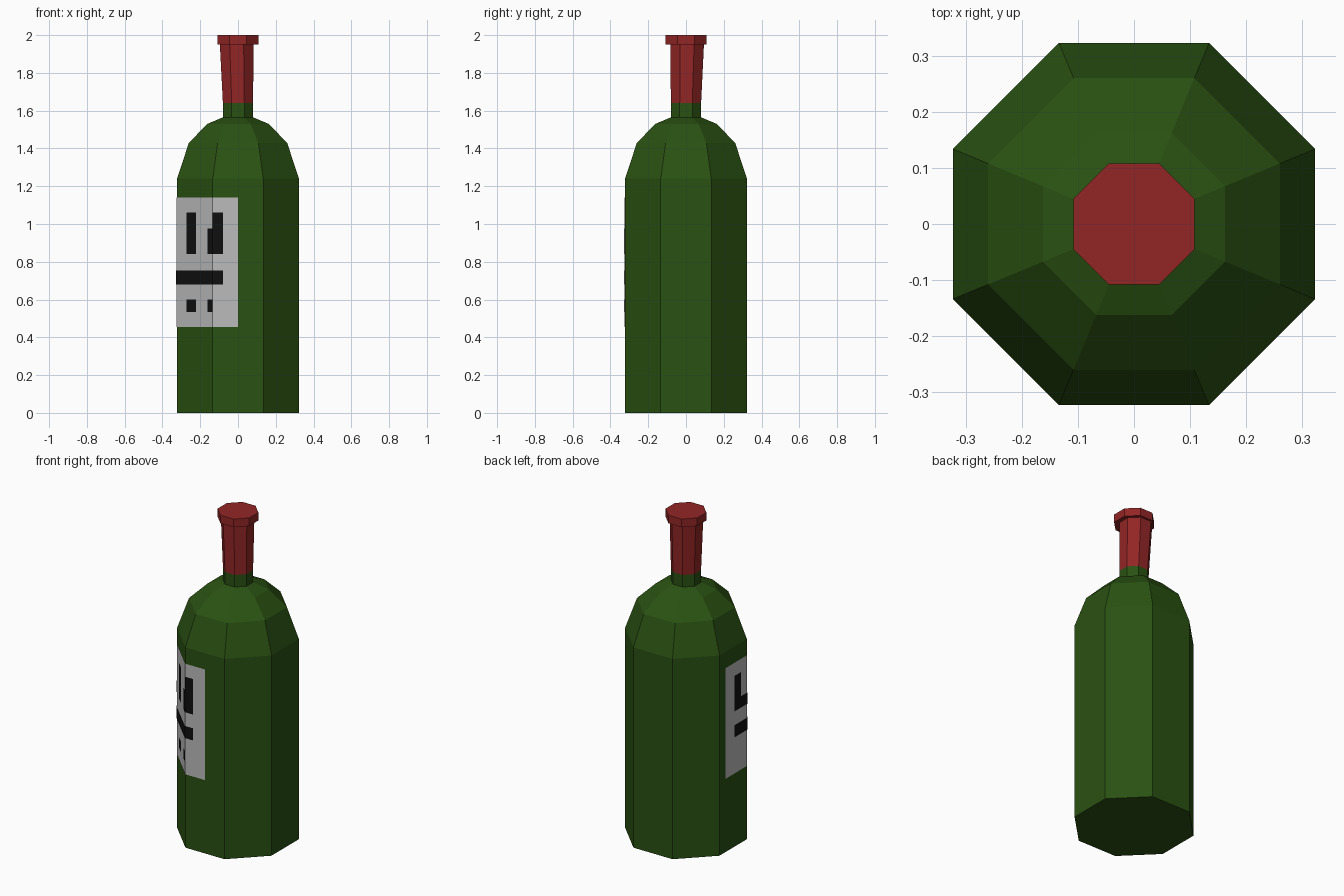
import bpy, bmesh, math

if "Cube" in bpy.data.objects:
    bpy.data.objects.remove(bpy.data.objects["Cube"])

AP = 0.323                                  # centre to flat side of the body
SIDE = 2 * AP * math.tan(math.pi / 8)       # width of one flat side


def material(name, rgb):
    m = bpy.data.materials.new(name)
    m.diffuse_color = (*rgb, 1)
    m.use_nodes = True
    m.node_tree.nodes["Principled BSDF"].inputs["Base Color"].default_value = m.diffuse_color
    return m


green = material("green_glass", (0.023, 0.082, 0.006))
red = material("red_foil", (0.29, 0.019, 0.019))
paper = material("label_paper", (0.50, 0.50, 0.50))
ink = material("black_ink", (0.005, 0.005, 0.005))


def finish(bm, name, mat):
    me = bpy.data.meshes.new(name)
    bm.to_mesh(me)
    bm.free()
    me.materials.append(mat)
    bpy.context.collection.objects.link(bpy.data.objects.new(name, me))


def loft(name, profile, mat):
    """Octagonal rings of (apothem, z, centre x, centre y), closed at both ends."""
    bm = bmesh.new()
    rings = []
    for ap, z, cx, cy in profile:
        r = ap / math.cos(math.pi / 8)
        rings.append([bm.verts.new((cx + r * math.cos((k + 0.5) * math.pi / 4),
                                    cy + r * math.sin((k + 0.5) * math.pi / 4), z))
                      for k in range(8)])
    for a, b in zip(rings, rings[1:]):
        for k in range(8):
            j = (k + 1) % 8
            bm.faces.new((a[k], a[j], b[j], b[k]))
    bm.faces.new(rings[0][::-1])
    bm.faces.new(rings[-1])
    finish(bm, name, mat)


def wrap_point(u, z, lift):
    """Point at distance u around the body, measured from the front-left side."""
    k = round(u / SIDE)
    a = math.radians(225 + 45 * k)
    s = u - SIDE * k
    f = 1 + lift / AP
    return ((AP * math.cos(a) - s * math.sin(a)) * f,
            (AP * math.sin(a) + s * math.cos(a)) * f, z)


def wrapped(name, rects, lift, mat):
    """Thin rectangles (u0, u1, z0, z1) folded round the body corners."""
    bm = bmesh.new()
    for u0, u1, z0, z1 in rects:
        corners = [c for c in (-SIDE / 2, SIDE / 2) if u0 + 1e-4 < c < u1 - 1e-4]
        us = [u0, *corners, u1]
        low = [bm.verts.new(wrap_point(u, z0, lift)) for u in us]
        top = [bm.verts.new(wrap_point(u, z1, lift)) for u in us]
        for i in range(len(us) - 1):
            bm.faces.new((low[i], low[i + 1], top[i + 1], top[i]))
    finish(bm, name, mat)


# Glass body with shoulders and short neck
loft("bottle_body", [(AP, 0, 0, 0), (AP, 1.24, 0, 0), (0.26, 1.43, 0, 0),
                     (0.162, 1.53, 0, 0), (0.08, 1.565, 0, 0),
                     (0.08, 1.64, 0, 0)], green)

# Foil sleeve, slightly flared and off centre at the top
loft("foil_sleeve", [(0.08, 1.64, 0, 0), (0.089, 1.95, -0.007, 0.006)], red)

# Cap rim
loft("cap", [(0.108, 1.95, 0, 0), (0.108, 2.0, 0, 0)], red)

# Paper label folded round the front-left corner
wrapped("label", [(-0.343, SIDE, 0.455, 1.14)], 0.002, paper)

# Abstract dark marks on the label
C = SIDE / 2
wrapped("label_marks", [
    (-0.258, 0.188, 0.68, 0.755),      # long bar
    (-0.258, -0.198, 0.84, 1.06),      # left block
    (-0.198, -C, 0.84, 0.91),          # left foot
    (-0.059, 0.012, 0.84, 1.06),       # middle block
    (0.097, 0.188, 0.84, 0.975),       # right block
    (C, 0.188, 0.975, 1.06),           # right block top
    (-0.059, 0.012, 0.535, 0.60),      # small dots
    (0.097, C, 0.535, 0.60),
], 0.004, ink)
